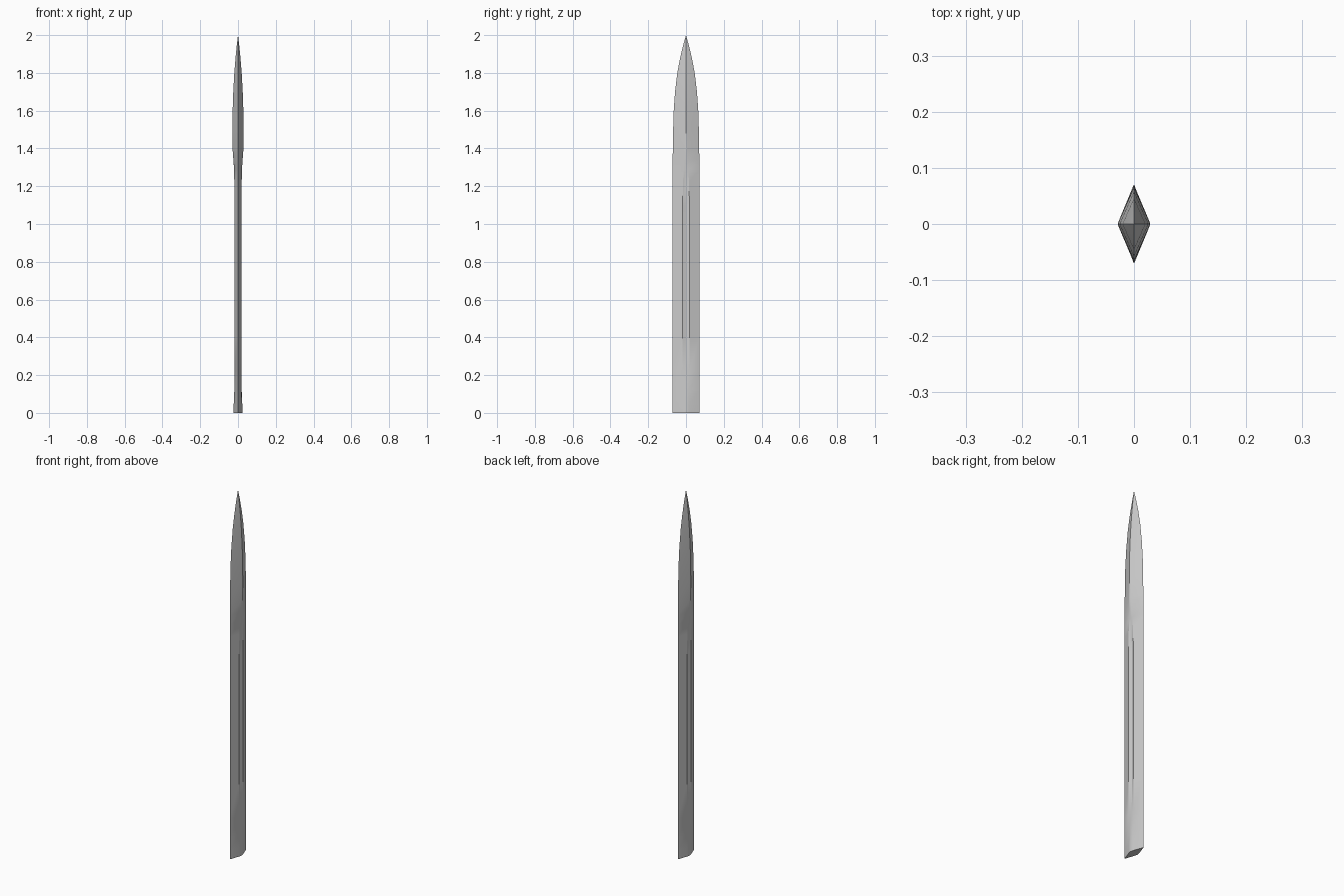
import bpy, bmesh

# Stations: z, half width (y), shoulder (x, y), centre thickness (x)
STATIONS = [
    (0.00, 0.071, 0.0195, 0.015, 0.0225),
    (0.05, 0.071, 0.0195, 0.015, 0.0225),
    (0.12, 0.071, 0.0195, 0.013, 0.0190),
    (0.22, 0.071, 0.0190, 0.017, 0.0145),
    (0.40, 0.071, 0.0185, 0.018, 0.0130),
    (1.10, 0.071, 0.0185, 0.018, 0.0130),
    (1.22, 0.071, 0.0195, 0.016, 0.0150),
    (1.29, 0.071, 0.0210, 0.012, 0.0190),
    (1.34, 0.071, 0.0240, 0.008, 0.0245),
    (1.40, 0.0695, 0.0265, 0.007, 0.0290),
    (1.50, 0.068, 0.0265, 0.007, 0.0290),
    (1.60, 0.065, 0.0260, 0.007, 0.0285),
    (1.70, 0.058, 0.0230, 0.006, 0.0250),
    (1.80, 0.046, 0.0180, 0.005, 0.0195),
    (1.88, 0.031, 0.0120, 0.003, 0.0130),
    (1.95, 0.014, 0.0055, 0.001, 0.0060),
]

# Blade: diamond section with a hollow fuller down each side
bm = bmesh.new()
rings = []
for z, w, sx, sy, c in STATIONS:
    section = [(0, -w), (sx, -sy), (c, 0), (sx, sy),
               (0, w), (-sx, sy), (-c, 0), (-sx, -sy)]
    rings.append([bm.verts.new((x, y, z)) for x, y in section])
for a, b in zip(rings, rings[1:]):
    for i in range(8):
        j = (i + 1) % 8
        bm.faces.new((a[i], a[j], b[j], b[i]))
bm.faces.new(rings[0][::-1])

# Pointed tip
tip = bm.verts.new((0, 0, 2))
for i in range(8):
    bm.faces.new((rings[-1][i], rings[-1][(i + 1) % 8], tip))
bmesh.ops.recalc_face_normals(bm, faces=bm.faces)

mesh = bpy.data.meshes.new("blade")
bm.to_mesh(mesh)
bm.free()
blade = bpy.data.objects.new("blade", mesh)
bpy.context.collection.objects.link(blade)
bpy.context.view_layer.objects.active = blade
blade.select_set(True)
bpy.ops.object.shade_smooth_by_angle(angle=0.5)
